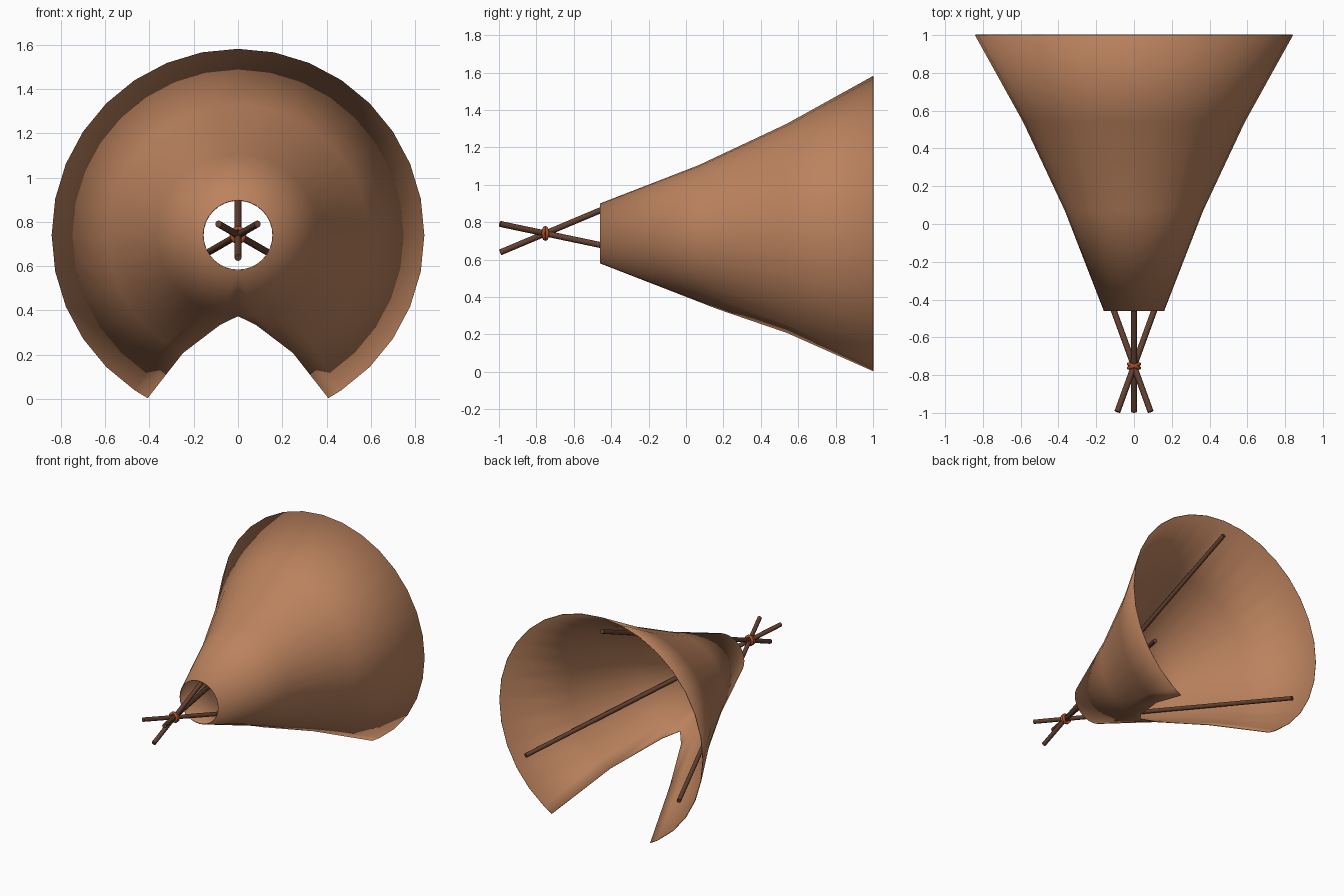
import bpy, bmesh, math
from mathutils import Vector, Matrix

if "Cube" in bpy.data.objects:
    bpy.data.objects.remove(bpy.data.objects["Cube"])

AXIS_Z = 0.74                      # height of the tent's axis (it lies along y)
KNOT = Vector((0, -0.752, AXIS_Z))  # where the poles cross


def material(name, rgb):
    m = bpy.data.materials.new(name)
    m.diffuse_color = (*rgb, 1)
    m.use_nodes = True
    m.node_tree.nodes["Principled BSDF"].inputs["Base Color"].default_value = m.diffuse_color
    return m


hide = material("tan hide", (0.50, 0.225, 0.112))
wood = material("dark wood", (0.125, 0.052, 0.030))
cord = material("rust cord", (0.40, 0.075, 0.022))


def add_object(name, bm, mat):
    me = bpy.data.meshes.new(name)
    bmesh.ops.recalc_face_normals(bm, faces=bm.faces[:])
    bm.to_mesh(me)
    bm.free()
    me.materials.append(mat)
    ob = bpy.data.objects.new(name, me)
    bpy.context.collection.objects.link(ob)
    return ob


def smooth(ob, angle=40):
    bpy.ops.object.select_all(action='DESELECT')
    ob.select_set(True)
    bpy.context.view_layer.objects.active = ob
    bpy.ops.object.shade_smooth_by_angle(angle=math.radians(angle))


# Cover: flared half-cone of 32 sides, mirrored, with the doorway cut low at the wide end
RINGS = [(-0.46, 0.16), (0.07, 0.366), (0.54, 0.587), (1.0, 0.842)]
# (ring, column): angle from straight down, y, radius of the doorway edge
DOOR = {(2, 1): (11.25, 0.17, 0.413), (2, 2): (25, 0.54, 0.587), (3, 2): (29, 1.0, 0.842)}
DROPPED = {(2, 0), (3, 0), (3, 1)}
bm = bmesh.new()
grid = {}
for i, (y, r) in enumerate(RINGS):
    for k in range(17):
        if (i, k) in DROPPED:
            continue
        deg, yy, rr = DOOR.get((i, k), (k * 11.25, y, r))
        a = math.radians(deg)
        x = 0 if k in (0, 16) else rr * math.sin(a)
        grid[i, k] = bm.verts.new((x, yy, AXIS_Z - rr * math.cos(a)))
for i in range(3):
    for k in range(16):
        keys = [(i, k), (i, k + 1), (i + 1, k + 1), (i + 1, k)]
        corners = [grid[q] for q in keys if q in grid]
        if len(corners) >= 3 and not (i == 2 and k < 2):
            bm.faces.new(corners)
copy = bmesh.ops.duplicate(bm, geom=bm.verts[:] + bm.edges[:] + bm.faces[:])
for v in copy["geom"]:
    if isinstance(v, bmesh.types.BMVert):
        v.co.x *= -1
bmesh.ops.remove_doubles(bm, verts=bm.verts[:], dist=1e-4)
cover = add_object("tent_cover", bm, hide)
# make sure the normals face away from the axis
top = max(cover.data.polygons, key=lambda p: p.center.z)
if top.normal.z < 0:
    cover.data.flip_normals()
smooth(cover, 50)
shell = cover.modifiers.new("thickness", 'SOLIDIFY')
shell.thickness = 0.005
shell.offset = -1

# Poles: three straight sticks crossing at the knot, 120 degrees apart
SLOPE = 0.42
for n, name in enumerate(("top_pole", "right_pole", "left_pole")):
    a = n * math.tau / 3
    d = Vector((SLOPE * math.sin(a), 1, SLOPE * math.cos(a)))
    p, q = KNOT + d * -0.242, KNOT + d * 1.74
    bm = bmesh.new()
    place = Matrix.Translation((p + q) / 2) @ d.to_track_quat('Z', 'Y').to_matrix().to_4x4()
    bmesh.ops.create_cone(bm, cap_ends=True, segments=8, radius1=0.016, radius2=0.016,
                          depth=(q - p).length, matrix=place)
    smooth(add_object(name, bm, wood), 50)

# Lashing: two crossed loops of cord around the poles
for name, tilt in (("lashing_a", 20), ("lashing_b", -20)):
    bpy.ops.mesh.primitive_torus_add(
        location=KNOT, rotation=(math.pi / 2, 0, math.radians(tilt)),
        major_radius=0.030, minor_radius=0.010, major_segments=20, minor_segments=8)
    loop = bpy.context.object
    loop.name = name
    loop.data.materials.append(cord)
    smooth(loop, 60)
